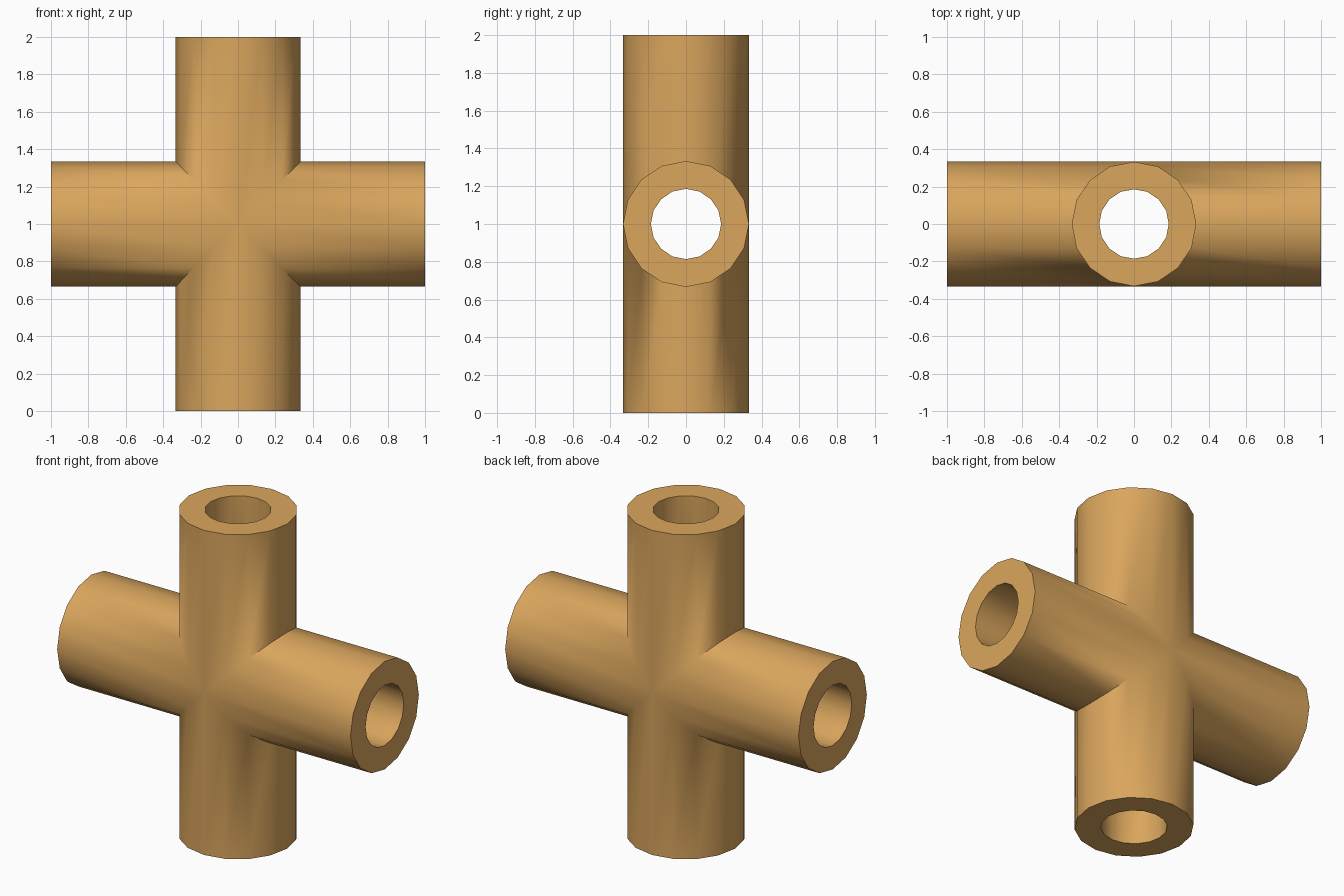
import bpy, bmesh
from math import sin, cos, pi, radians
from mathutils import Matrix

default = bpy.data.objects.get("Cube")
if default:
    bpy.data.objects.remove(default)

SIDES, OUTER, BORE, REACH = 16, 0.333, 0.186, 1.0

mat = bpy.data.materials.new("warm tan")
mat.use_nodes = True
tan = (0.70, 0.38, 0.11, 1)
mat.diffuse_color = tan
mat.node_tree.nodes["Principled BSDF"].inputs["Base Color"].default_value = tan

bm = bmesh.new()


def ring(radius, turn, end):
    """Outline of an arm, at its open end or along the mitre with its neighbours."""
    verts = []
    for i in range(SIDES):
        a = 2 * pi * i / SIDES
        x, y = radius * cos(a), radius * sin(a)
        verts.append(bm.verts.new(turn @ Matrix.Translation((x, y, REACH if end else abs(x))).to_translation()))
    return verts


def bridge(a, b):
    for i in range(SIDES):
        j = (i + 1) % SIDES
        bm.faces.new((a[i], a[j], b[j], b[i]))


# Four hollow arms, mitred together at the centre
for k in range(4):
    turn = Matrix.Rotation(k * pi / 2, 4, "Y")
    outer_mitre, outer_end = ring(OUTER, turn, False), ring(OUTER, turn, True)
    bore_mitre, bore_end = ring(BORE, turn, False), ring(BORE, turn, True)
    bridge(outer_mitre, outer_end)
    bridge(outer_end, bore_end)
    bridge(bore_end, bore_mitre)

bmesh.ops.remove_doubles(bm, verts=bm.verts, dist=0.0005)
bmesh.ops.recalc_face_normals(bm, faces=bm.faces)
bmesh.ops.translate(bm, verts=bm.verts, vec=(0, 0, REACH))

mesh = bpy.data.meshes.new("cross_pipe")
bm.to_mesh(mesh)
bm.free()
mesh.materials.append(mat)
pipe = bpy.data.objects.new("cross_pipe", mesh)
bpy.context.collection.objects.link(pipe)

# Smooth walls, crisp rims and inner corners
bpy.ops.object.select_all(action="DESELECT")
pipe.select_set(True)
bpy.context.view_layer.objects.active = pipe
bpy.ops.object.shade_smooth_by_angle(angle=radians(50))
